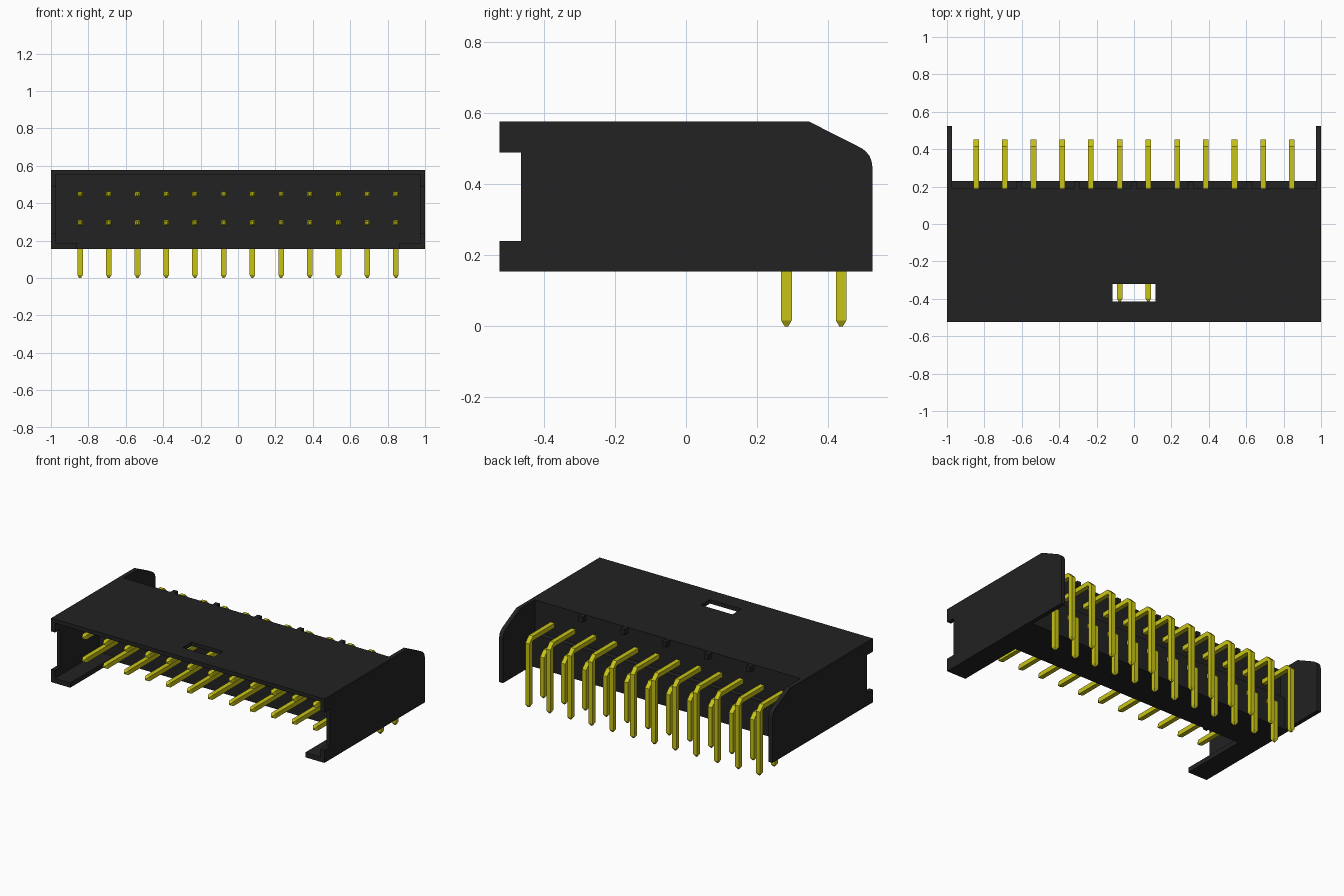
import bpy, bmesh, math
from mathutils import Vector

if "Cube" in bpy.data.objects:
    bpy.data.objects.remove(bpy.data.objects["Cube"], do_unlink=True)


def material(name, rgb):
    m = bpy.data.materials.new(name)
    m.use_nodes = True
    m.diffuse_color = (*rgb, 1)
    bsdf = next(n for n in m.node_tree.nodes if n.type == 'BSDF_PRINCIPLED')
    bsdf.inputs["Base Color"].default_value = (*rgb, 1)
    bsdf.inputs["Roughness"].default_value = 0.6
    return m


BLACK = material("black plastic", (0.016, 0.016, 0.016))
YELLOW = material("yellow metal", (0.58, 0.55, 0.008))


def finish(name, bm, mat):
    bmesh.ops.recalc_face_normals(bm, faces=bm.faces)
    me = bpy.data.meshes.new(name)
    bm.to_mesh(me)
    bm.free()
    ob = bpy.data.objects.new(name, me)
    me.materials.append(mat)
    bpy.context.collection.objects.link(ob)
    return ob


def prism(name, profile, x0, x1, mat):
    """Extrude a (y, z) profile from x0 to x1."""
    bm = bmesh.new()
    face = bm.faces.new([bm.verts.new((x0, y, z)) for y, z in profile])
    ext = bmesh.ops.extrude_face_region(bm, geom=[face])
    verts = [v for v in ext["geom"] if isinstance(v, bmesh.types.BMVert)]
    bmesh.ops.translate(bm, verts=verts, vec=(x1 - x0, 0, 0))
    return finish(name, bm, mat)


def box(name, x0, x1, y0, y1, z0, z1, mat=BLACK):
    return prism(name, [(y0, z0), (y1, z0), (y1, z1), (y0, z1)], x0, x1, mat)


def cut(ob, *bounds):
    cutter = box("cutter", *bounds)
    cutter.hide_render = True
    mod = ob.modifiers.new("cut", 'BOOLEAN')
    mod.operation, mod.solver, mod.object = 'DIFFERENCE', 'EXACT', cutter
    bpy.context.view_layer.objects.active = ob
    bpy.ops.object.modifier_apply(modifier=mod.name)
    bpy.data.objects.remove(cutter, do_unlink=True)


# Housing: side outline with chamfered, rounded rear corner
B, T = 0.155, 0.578
corner = [(0.465 + 0.06 * math.cos(math.radians(a)),
           0.45 + 0.06 * math.sin(math.radians(a))) for a in (0, 15, 30, 45, 60)]
housing = prism("housing", [(-0.525, B), (0.525, B)] + corner
                + [(0.345, T), (-0.525, T)], -1, 1, BLACK)

cut(housing, -0.972, 0.972, -0.7, -0.065, 0.187, 0.552)   # front cavity
cut(housing, -0.972, 0.972, 0.19, 0.7, 0.37, 0.7)         # rear space above ledge
cut(housing, -0.972, 0.972, 0.23, 0.7, 0.0, 0.5)          # rear space below
cut(housing, -0.86, 0.86, -0.7, -0.065, 0.0, 0.25)        # open floor
cut(housing, -0.115, 0.115, -0.415, -0.32, 0.5, 0.7)      # window in the top
cut(housing, -1.1, 1.1, -0.7, -0.465, 0.24, 0.49)         # end notches

# Small ribs along the rear top edge
for i in range(-2, 3):
    x = i * 0.307
    box(f"rear_rib_{i + 3}", x - 0.015, x + 0.015, 0.18, 0.228, 0.54, T - 0.001)


# Right-angle pins with tapered tips
def pin_row(name, y, z):
    H, b = 0.015, 0.022
    # each ring: y, z, half width, direction across the pin
    rings = [(-0.415, z, 0.006, (0, 1)), (-0.398, z, H, (0, 1)),
             (y - b, z, H, (0, 1)), (y, z - b, H, (1, 0)),
             (y, 0.017, H, (1, 0)), (y, 0.0, 0.005, (1, 0))]
    bm = bmesh.new()
    loops = []
    for cy, cz, h, (ny, nz) in rings:
        loops.append([bm.verts.new((sx * h, cy + s * h * ny, cz + s * h * nz))
                      for sx, s in ((-1, -1), (1, -1), (1, 1), (-1, 1))])
    for a, c in zip(loops, loops[1:]):
        for i in range(4):
            j = (i + 1) % 4
            bm.faces.new((a[i], a[j], c[j], c[i]))
    bm.faces.new(loops[0])
    bm.faces.new(loops[-1])
    row = finish(name, bm, YELLOW)
    row.location.x = -5.5 * 0.1535
    arr = row.modifiers.new("repeat", 'ARRAY')
    arr.count = 12
    arr.use_relative_offset = False
    arr.use_constant_offset = True
    arr.constant_offset_displace = Vector((0.1535, 0, 0))


pin_row("upper_pins", 0.437, 0.447)
pin_row("lower_pins", 0.283, 0.295)
